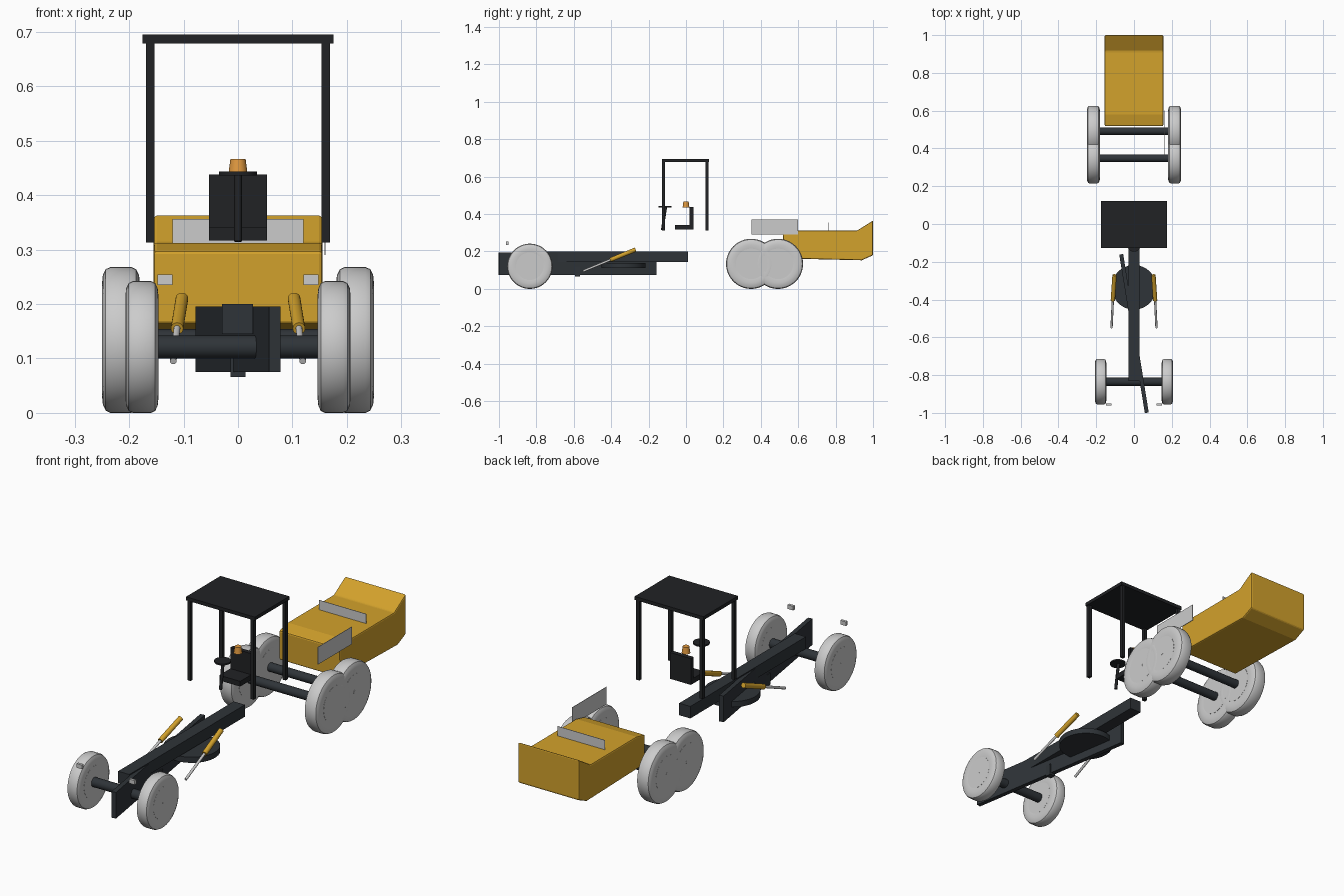
import bpy, bmesh, math
from mathutils import Vector

if "Cube" in bpy.data.objects:
    bpy.data.objects.remove(bpy.data.objects["Cube"])


def material(name, rgb):
    m = bpy.data.materials.new(name)
    m.diffuse_color = (*rgb, 1)
    m.use_nodes = True
    m.node_tree.nodes["Principled BSDF"].inputs["Base Color"].default_value = m.diffuse_color
    return m


YELLOW = material("yellow_paint", (0.65, 0.36, 0.025))
FRAME = material("dark_frame", (0.028, 0.034, 0.04))
BLACK = material("black_trim", (0.015, 0.016, 0.018))
AMBER = material("amber_lens", (0.75, 0.32, 0.05))


def make(name, bm, mat=None, bevel=0, smooth=False):
    bmesh.ops.recalc_face_normals(bm, faces=bm.faces)
    me = bpy.data.meshes.new(name)
    bm.to_mesh(me)
    bm.free()
    ob = bpy.data.objects.new(name, me)
    bpy.context.collection.objects.link(ob)
    if mat:
        me.materials.append(mat)
    if bevel:
        mod = ob.modifiers.new("bevel", "BEVEL")
        mod.width, mod.segments = bevel, 2
    if smooth:
        bpy.ops.object.select_all(action="DESELECT")
        ob.select_set(True)
        bpy.context.view_layer.objects.active = ob
        bpy.ops.object.shade_smooth_by_angle(angle=math.radians(35))
    return ob


def box(name, x, y, z, mat=None, bevel=0):
    """Box from (min, max) ranges."""
    bm = bmesh.new()
    bmesh.ops.create_cube(bm, size=1)
    for v in bm.verts:
        v.co = [(a + b) / 2 + c * (b - a) for c, (a, b) in zip(v.co, (x, y, z))]
    return make(name, bm, mat, bevel)


def rod(name, p, q, r, mat=None, r2=None, sides=32):
    """Cylinder or cone between two points."""
    p, q = Vector(p), Vector(q)
    bm = bmesh.new()
    bmesh.ops.create_cone(bm, cap_ends=True, segments=sides, radius1=r,
                          radius2=r if r2 is None else r2, depth=(q - p).length)
    ob = make(name, bm, mat, smooth=True)
    ob.location = (p + q) / 2
    ob.rotation_mode = "QUATERNION"
    ob.rotation_quaternion = (q - p).to_track_quat("Z", "Y")
    return ob


def wheel(name, x, y, r, width):
    """Tyre section spun around the x axis, plus a hub disc."""
    w = width / 2
    half = [(w * 0.9, r * 0.5), (w * 0.97, r * 0.62), (w, r * 0.76), (w * 0.95, r * 0.89),
            (w * 0.8, r * 0.97), (w * 0.55, r)]
    prof = half + [(-a, b) for a, b in reversed(half)]
    bm = bmesh.new()
    vs = [bm.verts.new((a, 0, b)) for a, b in prof]
    es = [bm.edges.new((vs[i], vs[(i + 1) % len(vs)])) for i in range(len(vs))]
    bmesh.ops.spin(bm, geom=vs + es, cent=(0, 0, 0), axis=(1, 0, 0),
                   angle=math.tau, steps=48)
    bmesh.ops.remove_doubles(bm, verts=bm.verts, dist=1e-5)
    make(name, bm, smooth=True).location = (x, y, r)
    rod(name + "_hub", (x - w * 0.98, y, r), (x + w * 0.98, y, r), r * 0.61)
    rod(name + "_cap", (x - w, y, r), (x + w, y, r), r * 0.06, sides=12)


# Wheels and axles
for label, y, r, x0, x1, ar in (("front", -0.835, 0.121, 0.146, 0.207, 0.0215),
                                ("middle", 0.348, 0.134, 0.18, 0.25, 0.02),
                                ("rear", 0.492, 0.134, 0.18, 0.25, 0.02)):
    for side, s in (("left", -1), ("right", 1)):
        wheel(f"{label}_wheel_{side}", s * (x0 + x1) / 2, y, r, x1 - x0)
    rod(label + "_axle", (-x0 - 0.01, y, r), (x0 + 0.01, y, r), ar, FRAME)

# Engine body: side profile extruded across x
profile = [(0.52, 0.163), (0.94, 0.153), (1.0, 0.18), (1.0, 0.365),
           (0.915, 0.312), (0.58, 0.312), (0.518, 0.298)]
bm = bmesh.new()
face = bm.faces.new([bm.verts.new((-0.155, y, z)) for y, z in profile])
new = bmesh.ops.extrude_face_region(bm, geom=[face])["geom"]
bmesh.ops.translate(bm, vec=(0.31, 0, 0), verts=[v for v in new if isinstance(v, bmesh.types.BMVert)])
make("engine_body", bm, YELLOW, bevel=0.006)

# Thin plates beside and above the engine
box("side_plate", (0.159, 0.161), (0.35, 0.6), (0.29, 0.37))
box("top_plate", (-0.12, 0.12), (0.759, 0.761), (0.312, 0.356))

# Main beam, turntable and angled blade
box("main_beam", (-0.029, 0.028), (-0.83, 0.01), (0.145, 0.2), FRAME)
rod("turntable", (0, -0.335, 0.112), (0, -0.335, 0.138), 0.118, FRAME, sides=48)
blade = box("blade", (-0.0105, 0.0105), (-0.425, 0.425), (-0.06, 0.06), FRAME)
blade.location = (0, -0.58, 0.135)
blade.rotation_euler.z = 0.16
box("blade_foot", (-0.014, 0.014), (-0.594, -0.566), (0.066, 0.12), FRAME)

# Lift cylinders and headlights
for side, s in (("left", -1), ("right", 1)):
    top, mid, end = [(s * x, y, z) for x, y, z in
                     ((0.103, -0.27, 0.21), (0.112, -0.405, 0.155), (0.119, -0.55, 0.095))]
    rod("lift_cylinder_" + side, top, mid, 0.0115, YELLOW)
    rod("lift_rod_" + side, mid, end, 0.006)
    box("headlight_" + side, sorted((s * 0.12, s * 0.148)), (-0.962, -0.95), (0.235, 0.254))

# Open cab: roof and four posts
box("cab_roof", (-0.175, 0.175), (-0.128, 0.123), (0.679, 0.695), BLACK)
for sx in (-1, 1):
    for y, end in ((-0.119, "front"), (0.113, "rear")):
        box(f"cab_post_{end}_{'left' if sx < 0 else 'right'}",
            sorted((sx * 0.153, sx * 0.169)), (y - 0.008, y + 0.008), (0.313, 0.68), BLACK)

# Seat, steering and beacon
box("seat_cushion", (-0.053, 0.053), (-0.06, 0.04), (0.317, 0.341), BLACK)
box("seat_back", (-0.053, 0.053), (0.02, 0.04), (0.335, 0.438), BLACK)
rod("steering_column", (0, -0.127, 0.315), (0, -0.108, 0.438), 0.007, BLACK, sides=16)
rod("steering_wheel", (0, -0.112, 0.436), (0, -0.112, 0.443), 0.035, BLACK)
rod("beacon", (0, 0, 0.436), (0, 0, 0.466), 0.018, AMBER, r2=0.014)
